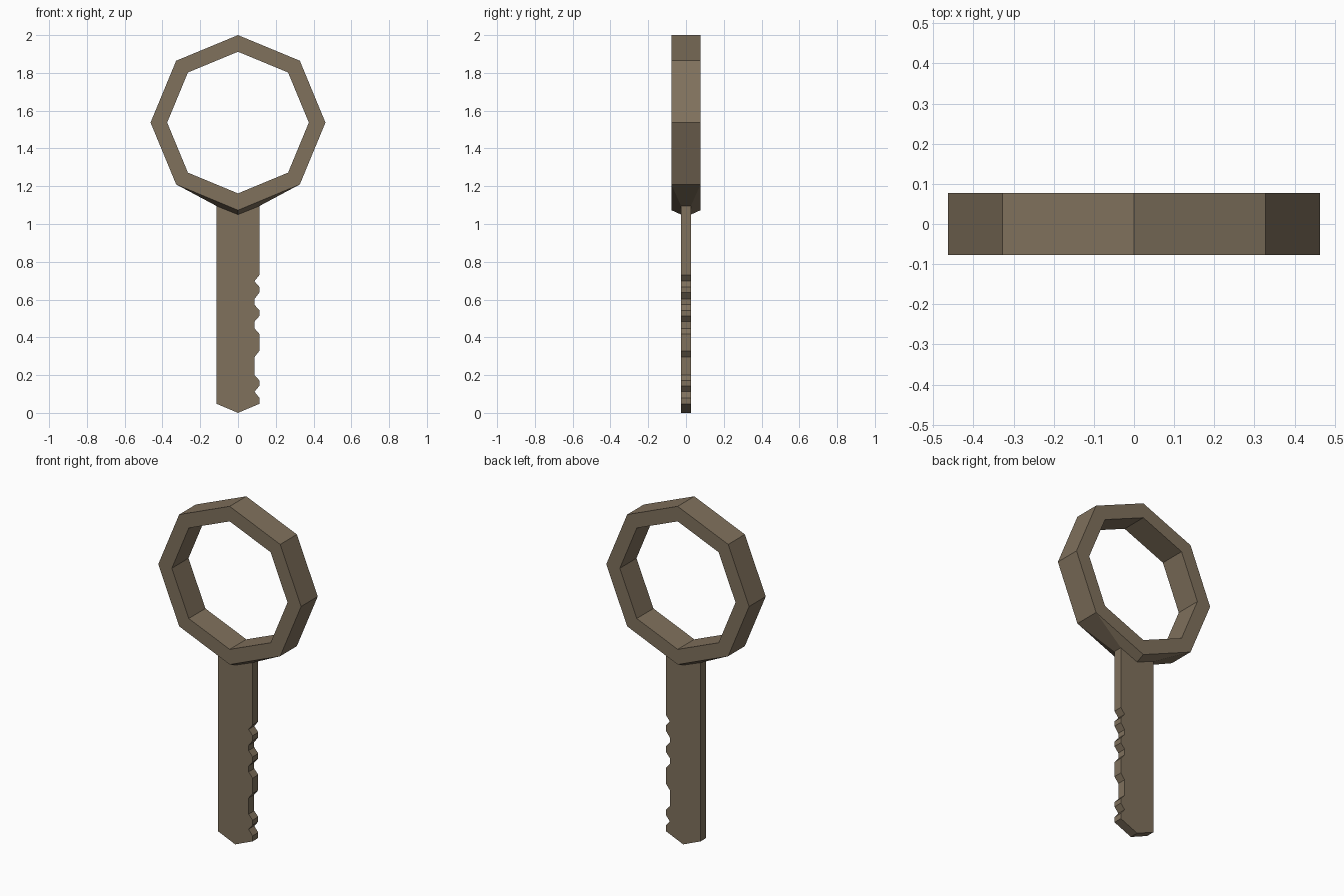
import bpy, bmesh, math

if "Cube" in bpy.data.objects:
    bpy.data.objects.remove(bpy.data.objects["Cube"])

metal = bpy.data.materials.new("aged brown metal")
metal.diffuse_color = (0.215, 0.165, 0.108, 1)
metal.use_nodes = True
metal.node_tree.nodes["Principled BSDF"].inputs["Base Color"].default_value = metal.diffuse_color

RING_Z, R_OUT, R_IN, RING_Y = 1.537, 0.463, 0.375, 0.077
BLADE_X, BLADE_Y = 0.113, 0.026
NECK_Z, NECK_TIP = 1.095, 1.05


def finish(name, bm):
    bmesh.ops.recalc_face_normals(bm, faces=bm.faces)
    mesh = bpy.data.meshes.new(name)
    bm.to_mesh(mesh)
    bm.free()
    mesh.materials.append(metal)
    obj = bpy.data.objects.new(name, mesh)
    bpy.context.collection.objects.link(obj)


def octagon(bm, radius, y):
    # index 6 is the lowest corner
    return [bm.verts.new((radius * math.cos(i * math.pi / 4), y,
                          RING_Z + radius * math.sin(i * math.pi / 4)))
            for i in range(8)]


# eight-sided handle ring, its underside tapering into the blade
bm = bmesh.new()
of, ob = octagon(bm, R_OUT, -RING_Y), octagon(bm, R_OUT, RING_Y)
nf, nb = octagon(bm, R_IN, -RING_Y), octagon(bm, R_IN, RING_Y)
for i in range(8):
    j = (i + 1) % 8
    bm.faces.new((of[i], of[j], nf[j], nf[i]))
    bm.faces.new((ob[i], ob[j], nb[j], nb[i]))
    bm.faces.new((nf[i], nf[j], nb[j], nb[i]))
    if i not in (5, 6):
        bm.faces.new((of[i], of[j], ob[j], ob[i]))
neck = []
for outer, y in ((of, -BLADE_Y), (ob, BLADE_Y)):
    left = bm.verts.new((-BLADE_X, y, NECK_Z))
    tip = bm.verts.new((0, y, NECK_TIP))
    right = bm.verts.new((BLADE_X, y, NECK_Z))
    bm.faces.new((outer[5], outer[6], tip, left))
    bm.faces.new((outer[6], outer[7], right, tip))
    neck.append((left, tip, right))
bm.faces.new((of[5], ob[5], neck[1][0], neck[0][0]))
bm.faces.new((of[7], ob[7], neck[1][2], neck[0][2]))
for v in (of[6], ob[6]):
    v.co.z = 1.073
finish("handle_ring", bm)

# toothed blade with a pointed end
IN = 0.087
teeth = [(BLADE_X, .73), (IN, .697), (BLADE_X, .667), (BLADE_X, .637),
         (IN, .603), (IN, .573), (BLADE_X, .543), (BLADE_X, .513),
         (IN, .483), (IN, .448), (BLADE_X, .418), (BLADE_X, .328),
         (IN, .295), (IN, .2), (BLADE_X, .172), (BLADE_X, .143),
         (IN, .112), (BLADE_X, .08), (BLADE_X, .048)]
profile = ([(0, NECK_TIP), (BLADE_X, NECK_Z)] + teeth +
           [(0, 0), (-BLADE_X, .048), (-BLADE_X, NECK_Z)])
bm = bmesh.new()
front = [bm.verts.new((x, -BLADE_Y, z)) for x, z in profile]
back = [bm.verts.new((x, BLADE_Y, z)) for x, z in profile]
bm.faces.new(front)
bm.faces.new(back[::-1])
for i in range(1, len(profile) - 1):   # top stays open, hidden by the ring
    bm.faces.new((front[i + 1], front[i], back[i], back[i + 1]))
finish("toothed_blade", bm)
